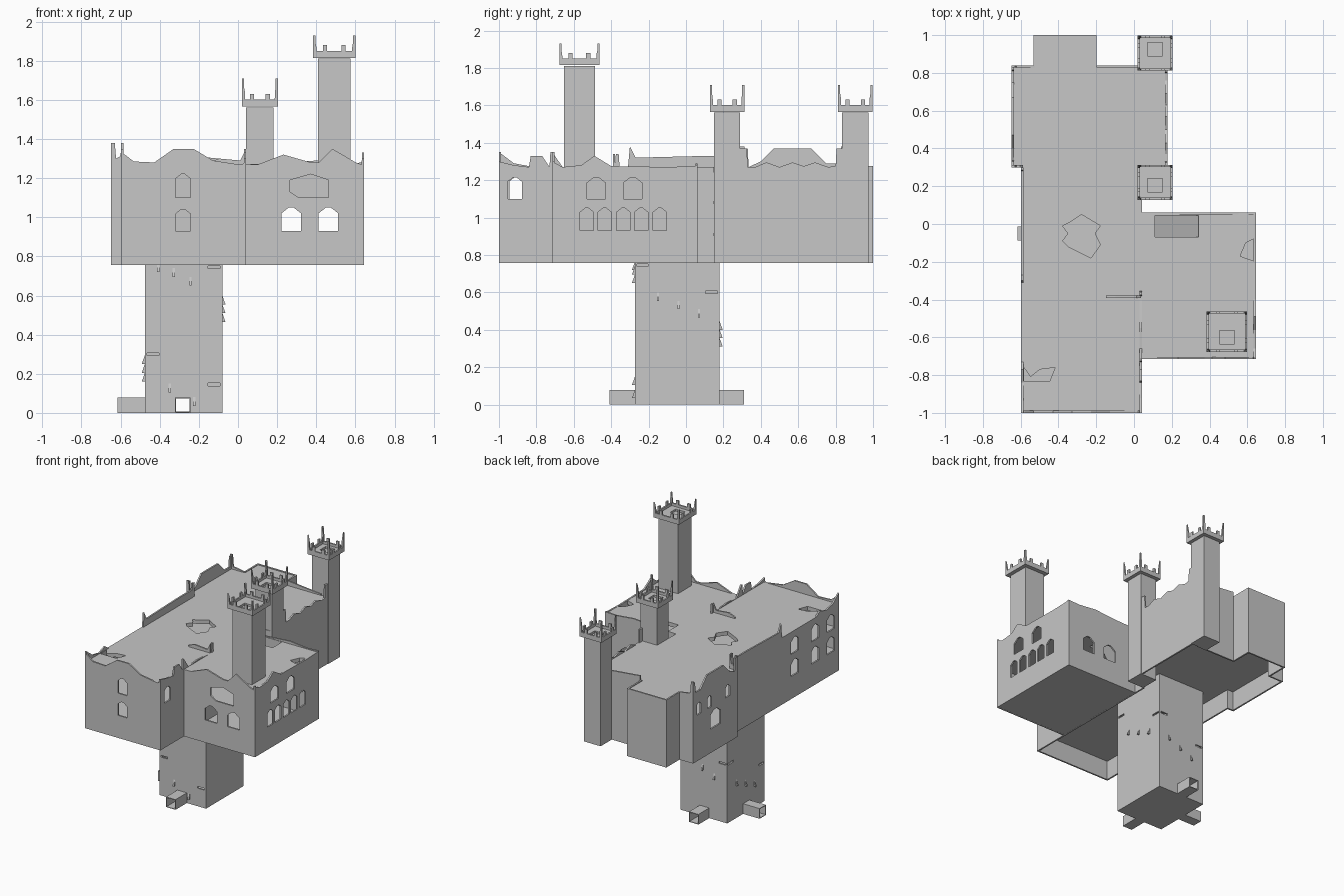
import bpy
from mathutils import Matrix

if "Cube" in bpy.data.objects:
    bpy.data.objects.remove(bpy.data.objects["Cube"])

stone = bpy.data.materials.new("grey stone")
stone.diffuse_color = (0.57, 0.57, 0.57, 1)
stone.use_nodes = True
stone.node_tree.nodes["Principled BSDF"].inputs["Base Color"].default_value = stone.diffuse_color
T = 0.012                      # wall thickness
BASE = 0.757                   # underside of the hall
SHIFT = Matrix.Translation((0.002, 0, 0))


def add_mesh(name, mesh):
    mesh.transform(SHIFT)
    mesh.materials.clear()
    mesh.materials.append(stone)
    for p in mesh.polygons:
        p.use_smooth = False
        p.material_index = 0
    ob = bpy.data.objects.new(name, mesh)
    bpy.context.collection.objects.link(ob)
    return ob


def panel(name, outline, holes, thick, matrix):
    """Flat plate with holes, drawn as a filled 2D curve and placed by a matrix."""
    cu = bpy.data.curves.new(name, 'CURVE')
    cu.dimensions, cu.fill_mode, cu.extrude = '2D', 'BOTH', thick / 2
    for pts in [outline] + holes:
        sp = cu.splines.new('POLY')
        sp.points.add(len(pts) - 1)
        for p, (u, v) in zip(sp.points, pts):
            p.co = (u, v, 0, 1)
        sp.use_cyclic_u = True
    tmp = bpy.data.objects.new(name + "_curve", cu)
    bpy.context.collection.objects.link(tmp)
    dg = bpy.context.evaluated_depsgraph_get()
    mesh = bpy.data.meshes.new_from_object(tmp.evaluated_get(dg))
    bpy.data.objects.remove(tmp)
    mesh.transform(matrix)
    return add_mesh(name, mesh)


def rect(u0, u1, v0, v1):
    return [(u0, v0), (u1, v0), (u1, v1), (u0, v1)]


def arch(c, w, z0, z1):
    h = z1 - 0.3 * w
    return [(c - w / 2, z0), (c + w / 2, z0), (c + w / 2, h), (c + w * .12, z1),
            (c - w * .12, z1), (c - w / 2, h)]


def wall(name, axis, c, tops, holes=(), z0=BASE):
    """Upright wall along x or y at offset c; tops = (position, height) pairs."""
    if axis == 'x':
        m = Matrix(((1, 0, 0, 0), (0, 0, -1, c), (0, 1, 0, 0), (0, 0, 0, 1)))
    else:
        m = Matrix(((0, 0, 1, c), (1, 0, 0, 0), (0, 1, 0, 0), (0, 0, 0, 1)))
    outline = [(tops[0][0], z0), (tops[-1][0], z0)] + list(reversed(tops))
    return panel(name, outline, list(holes), T, m)


def slab(name, outline, z, thick=0.015, holes=()):
    return panel(name, outline, list(holes), thick, Matrix.Translation((0, 0, z)))


def box(name, x0, x1, y0, y1, z0, z1):
    return slab(name, rect(x0, x1, y0, y1), (z0 + z1) / 2, z1 - z0)


# --- Main hall walls with broken parapets
wall("hall_front_wall", 'x', -.994,
     [(-.6, 1.33), (-.58, 1.32), (-.535, 1.285), (-.43, 1.28), (-.33, 1.35), (-.23, 1.35),
      (-.13, 1.29), (0, 1.27), (.02, 1.27), (.04, 1.29)],
     [arch(-.283, .075, .93, 1.04), arch(-.283, .075, 1.10, 1.22)])
wall("hall_left_wall", 'y', -.594,
     [(-1, 1.35), (-.92, 1.29), (-.84, 1.275), (-.77, 1.30), (-.73, 1.27), (-.31, 1.27),
      (-.30, 1.38), (-.27, 1.32), (.12, 1.33), (.28, 1.33), (.285, 1.38), (.3, 1.38)],
     [arch(y, .09, z, z + .12) for y in (-.466, -.71, -.9) for z in (.93, 1.10)])
wall("hall_front_right_wall", 'y', .034,
     [(-1, 1.30), (-.92, 1.28), (-.84, 1.27), (-.83, 1.33), (-.77, 1.33), (-.73, 1.27),
      (-.725, 1.35), (-.715, 1.35), (-.66, 1.27), (-.55, 1.28), (-.40, 1.27), (-.38, 1.27),
      (-.375, 1.34), (-.36, 1.34), (-.355, 1.27), (.15, 1.27)],
     [arch(-.915, .075, 1.10, 1.215)])
wall("hall_back_left_wall", 'y', -.644,
     [(.3, 1.37), (.33, 1.37), (.335, 1.27), (.40, 1.30), (.47, 1.37), (.67, 1.37),
      (.75, 1.29), (.81, 1.29), (.815, 1.37), (.84, 1.37)],
     [arch(.57, .12, .94, 1.08)] + [arch(y, .05, 1.11, 1.2) for y in (.42, .64, .77)])
wall("hall_left_step", 'x', .306, [(-.65, 1.38), (-.632, 1.38), (-.625, 1.30), (-.605, 1.31), (-.59, 1.38)])
wall("hall_back_right_wall", 'y', .169,
     [(.29, 1.37), (.325, 1.37), (.33, 1.27), (.37, 1.27), (.43, 1.295), (.50, 1.27),
      (.57, 1.295), (.63, 1.275), (.69, 1.295), (.76, 1.27), (.80, 1.275), (.805, 1.37), (.84, 1.37)])
wall("hall_back_wall_left", 'x', .834, [(-.65, 1.38), (-.632, 1.38), (-.625, 1.29), (-.53, 1.275)])
wall("hall_back_wall_right", 'x', .834, [(-.2, 1.31), (.05, 1.285), (.12, 1.28)])
wall("annex_left_wall", 'y', -.529, [(.83, 1.275), (1, 1.275)])
wall("annex_right_wall", 'y', -.206, [(.83, 1.275), (1, 1.275)])
wall("annex_back_wall", 'x', .994, [(-.535, 1.275), (-.2, 1.275)])
wall("roof_wall_stub", 'x', -.385, [(-.15, 1.28), (-.10, 1.30), (.01, 1.29), (.035, 1.34)], z0=1.26)

# --- Side wing walls
low = [arch(x, .1, .93, 1.05) for x in (.27, .46)]
wall("wing_front_wall", 'x', -.709,
     [(.03, 1.27), (.10, 1.27), (.23, 1.32), (.37, 1.28), (.41, 1.28), (.48, 1.35),
      (.60, 1.28), (.628, 1.27), (.632, 1.30), (.642, 1.30)],
     low + [[(.265, 1.13), (.31, 1.10), (.46, 1.10), (.46, 1.19), (.37, 1.22), (.265, 1.19)]])
wall("wing_back_wall", 'x', .056,
     [(.03, 1.27), (.2, 1.275), (.4, 1.29), (.55, 1.275), (.642, 1.28)], low)
wall("wing_right_wall", 'y', .637,
     [(-.715, 1.30), (-.66, 1.27), (-.56, 1.28), (-.49, 1.33), (-.40, 1.275), (-.1, 1.27), (.06, 1.275)],
     [arch(y, .072, .93, 1.05) for y in (-.53, -.435, -.335, -.24, -.14)]
     + [arch(y, .1, 1.10, 1.215) for y in (-.48, -.285)])

# --- Roofs and floors
hall = [(-.6, -1), (.04, -1), (.04, .15), (.17, .15), (.17, .835), (-.2, .835), (-.2, 1),
        (-.53, 1), (-.53, .835), (-.65, .835), (-.65, .305), (-.6, .305)]
hall = [(x + (.004 if x < -.4 else -.004), y + (.004 if y < 0 else -.004)) for x, y in hall]
wing = rect(.04, .638, -.71, .056)
hatch = rect(.11, .34, -.07, .046)
slab("hall_roof", hall, 1.255, .03, [
    [(-.28, .05), (-.18, -.01), (-.21, -.05), (-.18, -.11), (-.23, -.18), (-.35, -.12),
     (-.38, -.09), (-.35, -.05), (-.38, -.01), (-.34, .01)],
    [(-.585, -.76), (-.55, -.81), (-.50, -.77), (-.42, -.76), (-.45, -.835), (-.585, -.835)]])
slab("wing_roof", wing, 1.255, .03, [
    hatch, [(.63, -.08), (.59, -.10), (.56, -.17), (.63, -.195)]])
slab("hall_upper_floor", hall, 1.08)
slab("hall_lower_floor", hall, .91)
slab("wing_upper_floor", wing, 1.08, .015, [hatch])
slab("wing_base", wing, BASE + .008)

# Stair ramp under the roof hatch
ramp = bpy.data.meshes.new("hatch_stair")
ramp.from_pydata([(.34, -.07, 1.26), (.34, .05, 1.26), (.11, .05, .91), (.11, -.07, .91)],
                 [], [(0, 1, 2, 3)])
add_mesh("hatch_stair", ramp)


# --- Turrets: shaft, crown floor with hatch, battlements with corner horns
def turret(name, cx, cy, shaft, crown, z0, z, horn, hatch_y):
    s, r = shaft / 2, crown / 2
    box(name + "_shaft", cx - s, cx + s, cy - s, cy + s, z0, z - .004)
    slab(name + "_crown_floor", rect(cx - r, cx + r, cy - r, cy + r), z + .008, .016,
         [rect(cx - .04, cx + .04, cy + hatch_y - .035, cy + hatch_y + .035)])
    half = [(-r, horn), (-r + .008, horn * .8), (-r + .015, horn * .55), (-r + .017, .036)]
    m = -.45 * r
    half += [(m - .01, .036), (m - .01, .066), (m + .012, .066), (m + .012, .036)]
    prof = half + [(-u, v) for u, v in reversed(half)]
    for axis, mid, off in (('x', cx, cy), ('y', cy, cx)):
        for side in (-1, 1):
            wall(name + "_battlement", axis, off + side * (r - T / 2),
                 [(mid + u, z + v) for u, v in prof], z0=z)


turret("tall_turret", .49, -.57, .165, .215, 1.25, 1.815, .115, -.03)
turret("middle_turret", .11, .22, .14, .185, BASE, 1.565, .145, -.015)
turret("back_turret", .11, .905, .14, .185, BASE, 1.565, .145, .02)

# --- Lower tower with door openings and corner slots
X0, X1, Y0, Y1 = -.478, -.082, -.273, .18
door = rect(-.32, -.25, .006, .076)


def slot(a, z):
    return rect(a, a + .065, z - .007, z + .007)


for nm, axis, c, a, b, holes in (
        ("front", 'x', Y0 + T / 2, X0, X1, [door, slot(-.155, .745), slot(-.155, .145), slot(-.472, .3)]),
        ("back", 'x', Y1 - T / 2, X0, X1, [door, slot(-.155, .6), slot(-.472, .45)]),
        ("right", 'y', X1 - T / 2, Y0, Y1, [slot(.105, .6), slot(-.268, .745)]),
        ("left", 'y', X0 + T / 2, Y0, Y1, [rect(-.082, -.018, .008, .07), slot(.105, .45), slot(-.268, .3)])):
    wall("lower_tower_" + nm, axis, c, [(a, .92), (b, .92)], holes, 0)
slab("lower_tower_floor", rect(X0, X1, Y0, Y1), .003, .006)

# Corridor tubes at the foot
for nm, y0, y1 in (("front", -.41, Y0), ("back", Y1, .31)):
    box(nm + "_corridor_floor", -.325, -.245, y0, y1, 0, .005)
    box(nm + "_corridor_roof", -.325, -.245, y0, y1, .073, .078)
    for x in (-.325, -.25):
        box(nm + "_corridor_side", x, x + .005, y0, y1, 0, .078)
for z in (0, .073):
    box("left_corridor_plate", -.618, X0, -.088, -.012, z, z + .005)
for y in (-.088, -.017):
    box("left_corridor_side", -.618, X0, y, y + .005, 0, .078)


# Small hooded slits spiralling around the lower tower
def hood(x, y, z, nx, ny):
    w, h, d = .006, .045, .016
    tx, ty = -ny * w, nx * w
    v = [(x + s * tx + nx * o, y + s * ty + ny * o, z + k)
         for s in (-1, 1) for o, k in ((0, 0), (d, 0), (0, h))]
    me = bpy.data.meshes.new("slit_hood")
    me.from_pydata(v, [], [(0, 1, 2), (5, 4, 3), (0, 3, 4, 1), (1, 4, 5, 2), (2, 5, 3, 0)])
    add_mesh("slit_hood", me)


for x, z in ((-.41, .72), (-.33, .695), (-.245, .65), (-.35, .105), (-.225, .035)):
    hood(x, Y0, z, 0, -1)
for i in range(3):
    hood(X1, -.15 + .11 * i, .555 - .045 * i, 1, 0)
    hood(-.17 - .1 * i, Y1, .40 - .045 * i, 0, 1)
    hood(X0, .07 - .11 * i, .25 - .045 * i, -1, 0)
